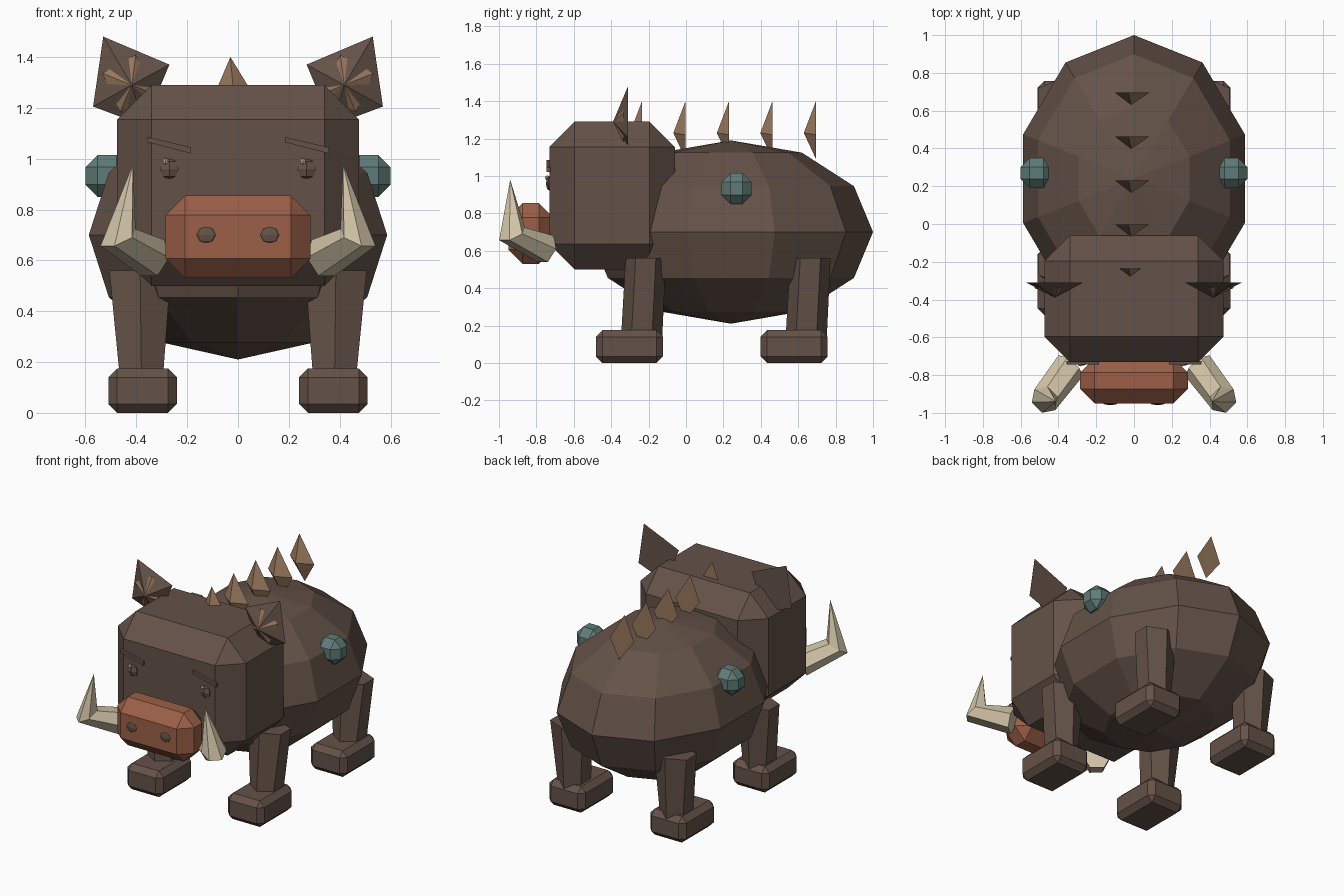
import bpy, bmesh, math
from mathutils import Vector, Matrix

if "Cube" in bpy.data.objects:
    bpy.data.objects.remove(bpy.data.objects["Cube"])


def material(name, rgb):
    m = bpy.data.materials.new(name)
    lin = [((c / 255 + 0.055) / 1.055) ** 2.4 for c in rgb]
    m.diffuse_color = (*lin, 1)
    m.use_nodes = True
    m.node_tree.nodes["Principled BSDF"].inputs["Base Color"].default_value = m.diffuse_color
    return m


BROWN = material("brown_hide", (100, 82, 72))
SNOUT = material("snout_orange", (156, 96, 71))
TAN = material("tan_bristle", (152, 119, 92))
IVORY = material("ivory", (211, 197, 168))
TEAL = material("teal", (95, 124, 120))


def finish(name, bm, mat):
    bmesh.ops.recalc_face_normals(bm, faces=bm.faces)
    mesh = bpy.data.meshes.new(name)
    bm.to_mesh(mesh)
    bm.free()
    mesh.materials.append(mat)
    ob = bpy.data.objects.new(name, mesh)
    bpy.context.collection.objects.link(ob)
    return ob


def box(name, lo, hi, bevel, mat):
    """Chamfered box between two corners."""
    lo, hi = Vector(lo), Vector(hi)
    bm = bmesh.new()
    bmesh.ops.create_cube(bm, size=1)
    for v in bm.verts:
        v.co = (lo + hi) / 2 + v.co * (hi - lo)
    bmesh.ops.bevel(bm, geom=bm.edges[:], offset=bevel, segments=1,
                    affect='EDGES', profile=0.5)
    return finish(name, bm, mat)


def ball(name, centre, radii, seg, rings, mat):
    """Faceted ellipsoid."""
    bm = bmesh.new()
    bmesh.ops.create_uvsphere(bm, u_segments=seg, v_segments=rings, radius=1)
    for v in bm.verts:
        v.co = Vector(centre) + v.co * Vector(radii)
    return finish(name, bm, mat)


def loft(name, rings, mat, tip=None):
    """Skin rings of points; close with caps or a pointed tip."""
    bm = bmesh.new()
    loops = [[bm.verts.new(p) for p in r] for r in rings]
    n = len(loops[0])
    for a, b in zip(loops, loops[1:]):
        for i in range(n):
            j = (i + 1) % n
            bm.faces.new((a[i], a[j], b[j], b[i]))
    bm.faces.new(loops[0])
    if tip is None:
        bm.faces.new(loops[-1])
    else:
        t = bm.verts.new(tip)
        for i in range(n):
            bm.faces.new((loops[-1][i], loops[-1][(i + 1) % n], t))
    return finish(name, bm, mat)


def ring(centre, normal, rx, ry, n=6, turn=0.0):
    q = Vector(normal).to_track_quat('Z', 'Y')
    return [Vector(centre) + q @ Vector((rx * math.cos(turn + i * math.tau / n),
            ry * math.sin(turn + i * math.tau / n), 0)) for i in range(n)]


def mirrored(points, s):
    return [Vector((p[0] * s, p[1], p[2])) for p in points]


# Body, head and snout
ball("body", (0, 0.24, 0.70), (0.617, 0.76, 0.49), 10, 6, BROWN)
box("head", (-0.475, -0.73, 0.50), (0.475, -0.06, 1.29), 0.135, BROWN)
box("snout", (-0.285, -0.95, 0.53), (0.285, -0.71, 0.855), 0.077, SNOUT)

# Back bristles: flat-backed diamond spikes
for i in range(5):
    y = -0.235 + i * 0.2325
    outline = [(-0.03, y, 1.40), (-0.10, y, 1.235), (0.01, y, 1.09), (0.08, y, 1.22)]
    loft(f"bristle_{i + 1}", [outline], TAN, tip=(-0.015, y - 0.065, 1.23))

# Forehead brows, both slanting the same way
for side, x in (("left", -0.357), ("right", 0.184)):
    back = [(x, -0.725, 1.065), (x, -0.725, 1.085),
            (x + 0.173, -0.725, 1.045), (x + 0.173, -0.725, 1.02)]
    front = [(p[0], -0.745, p[2]) for p in back]
    loft(f"brow_{side}", [back, front], BROWN)

for side, s in (("left", -1), ("right", 1)):
    # Eyes with a small glint
    ball(f"eye_{side}", (0.27 * s, -0.725, 0.96), (0.042, 0.025, 0.042), 6, 4, BROWN)
    ball(f"eye_glint_{side}", (0.27 * s - 0.015, -0.742, 0.99),
         (0.013, 0.012, 0.013), 6, 4, IVORY)

    # Nostrils
    ball(f"nostril_{side}", (0.125 * s, -0.947, 0.70), (0.042, 0.012, 0.034), 8, 4, BROWN)

    # Ears: diamond outline with a forward ridge, and a turned inner ear
    ear = [Vector(p) for p in ((0.53, -0.31, 1.48), (0.27, -0.31, 1.37),
                               (0.37, -0.31, 1.13), (0.57, -0.31, 1.205))]
    ridge = Vector((0.418, -0.39, 1.29))
    loft(f"ear_{side}", [mirrored(ear, s)], BROWN, tip=mirrored([ridge], s)[0])
    inner = []
    for i in range(4):
        mid = (ear[i] + ear[(i + 1) % 4]) / 2
        p = ridge + (mid - ridge) * 0.88
        p.y = -0.335
        inner.append(p)
    loft(f"inner_ear_{side}", [mirrored(inner, s)], TAN,
         tip=mirrored([ridge], s)[0])

    # Tusks: thick root bending into an upright spike
    root = ring((0.335, -0.75, 0.61), (0.62, -0.72, 0.28), 0.085, 0.085)
    bend = ring((0.472, -0.93, 0.69), (0.35, -0.35, 0.87), 0.078, 0.078)
    # Line up the bend ring with the root ring
    k = min(range(6), key=lambda j: sum(
        ((bend[(i + j) % 6] - root[i]).length_squared for i in range(6))))
    bend = bend[k:] + bend[:k]
    loft(f"tusk_{side}", [mirrored(root, s), mirrored(bend, s)], IVORY,
         tip=(0.413 * s, -0.94, 0.98))

    # Flank knobs
    xs = sorted((0.43 * s, 0.60 * s))
    box(f"flank_knob_{side}", (xs[0], 0.19, 0.85), (xs[1], 0.35, 1.015), 0.048, TEAL)

    # Legs and feet
    for end, y in (("front", 0.0), ("back", 0.88)):
        foot = ring((0.38, -0.237 + y, 0.14), (0, 0, 1), 0.098, 0.11, 6, math.pi / 6)
        hip = ring((0.385, -0.215 + y, 0.56), (0, 0, 1), 0.14, 0.108, 6, math.pi / 6)
        loft(f"{end}_leg_{side}", [mirrored(foot, s), mirrored(hip, s)], BROWN)
        xs = sorted((0.24 * s, 0.51 * s))
        box(f"{end}_foot_{side}", (xs[0], -0.482 + y, 0),
            (xs[1], -0.123 + y, 0.175), 0.035, BROWN)
